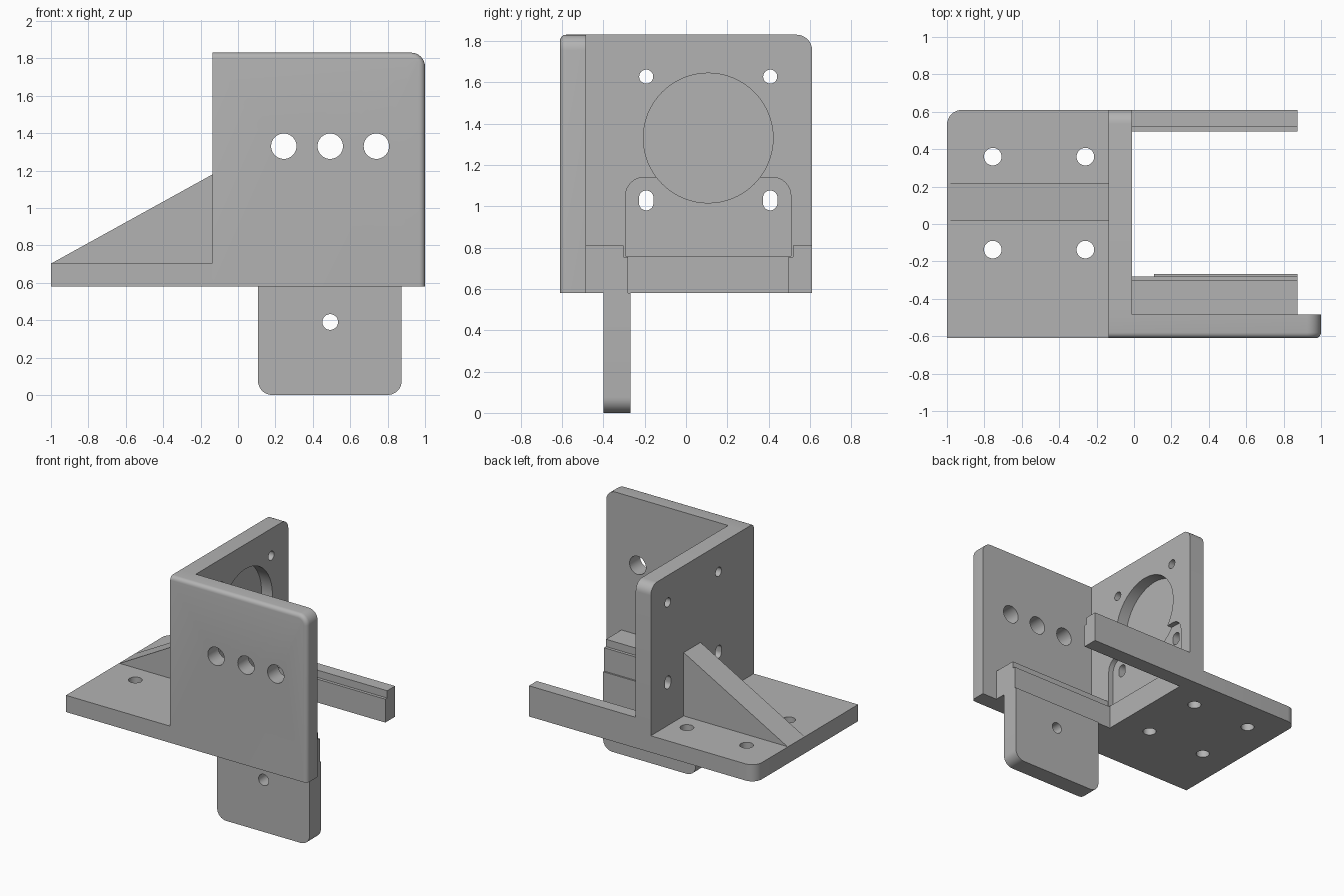
import bpy
import bmesh
import math
from mathutils import Vector

if "Cube" in bpy.data.objects:
    bpy.data.objects.remove(bpy.data.objects["Cube"], do_unlink=True)

grey = bpy.data.materials.new("plain_grey")
grey.use_nodes = True
colour = (0.45, 0.45, 0.45, 1)
grey.diffuse_color = colour
grey.node_tree.nodes["Principled BSDF"].inputs["Base Color"].default_value = colour

# Maps a profile point and a depth to 3D for each extrusion axis
PLACE = {
    "X": lambda a, b, d: (d, a, b),
    "Y": lambda a, b, d: (a, d, b),
    "Z": lambda a, b, d: (a, b, d),
}


def rect(a0, b0, a1, b1, radii=(0, 0, 0, 0), steps=8):
    """Rectangle profile; radii run low-low, high-low, high-high, low-high."""
    corners = [Vector(c) for c in ((a0, b0), (a1, b0), (a1, b1), (a0, b1))]
    points = []
    for i, (p, r) in enumerate(zip(corners, radii)):
        back = (corners[i - 1] - p).normalized()
        ahead = (corners[(i + 1) % 4] - p).normalized()
        centre = p + r * (back + ahead)
        for k in range(steps + 1 if r else 1):
            t = math.pi / 2 * k / steps
            q = centre - r * (ahead * math.cos(t) + back * math.sin(t))
            if not points or (q - points[-1]).length > 1e-4:
                points.append(q)
    if (points[0] - points[-1]).length < 1e-4:
        points.pop()
    return points


def disc(a, b, r, stretch=0, steps=10):
    """Circle, or an upright slot when stretched."""
    h = r + stretch
    return rect(a - r, b - h, a + r, b + h, (r,) * 4, steps)


def extrude(name, profile, axis, low, high, round_edge=None, radius=0.03):
    bm = bmesh.new()
    place = PLACE[axis]
    face = bm.faces.new([bm.verts.new(place(a, b, low)) for a, b in profile])
    new = bmesh.ops.extrude_face_region(bm, geom=[face])["geom"]
    shift = Vector(place(0, 0, high - low))
    bmesh.ops.translate(bm, vec=shift,
                        verts=[v for v in new if isinstance(v, bmesh.types.BMVert)])
    bmesh.ops.recalc_face_normals(bm, faces=bm.faces)
    if round_edge:
        edges = [e for e in bm.edges if round_edge(*e.verts)]
        bmesh.ops.bevel(bm, geom=edges, offset=radius, segments=5,
                        profile=0.5, affect="EDGES")
    mesh = bpy.data.meshes.new(name)
    bm.to_mesh(mesh)
    bm.free()
    mesh.materials.append(grey)
    obj = bpy.data.objects.new(name, mesh)
    bpy.context.collection.objects.link(obj)
    return obj


def finish(obj, cuts=()):
    """Cut (profile, axis, low, high) shapes out, then shade."""
    bpy.ops.object.select_all(action="DESELECT")
    bpy.context.view_layer.objects.active = obj
    obj.select_set(True)
    for cut in cuts:
        cutter = extrude("cutter", *cut)
        cutter.hide_render = True
        mod = obj.modifiers.new("cut", "BOOLEAN")
        mod.operation = "DIFFERENCE"
        mod.solver = "EXACT"
        mod.object = cutter
        bpy.ops.object.modifier_apply(modifier=mod.name)
        bpy.data.objects.remove(cutter, do_unlink=True)
    bpy.ops.object.shade_smooth_by_angle(angle=math.radians(30))


# Main levels shared between parts
BACK, FRONT, INNER = 0.61, -0.61, -0.485
BASE, TOP = 0.58, 1.83
WALL_L, WALL_R = -0.01, -0.135
MID = 0.1075
RAIL_END = 0.875


# Front plate with softened front rim and three holes
def front_rim(v, w):
    on_front = max(v.co.y, w.co.y) < FRONT + 0.001
    bottom = max(v.co.z, w.co.z) < BASE + 0.001
    inner_side = max(v.co.x, w.co.x) < WALL_R + 0.001
    return on_front and not bottom and not inner_side


front_plate = extrude("front_plate", rect(WALL_R, BASE, 1, TOP, (0, 0, 0.075, 0)),
                      "Y", FRONT, INNER, front_rim)
finish(front_plate, [(disc(x, 1.33, 0.068), "Y", -0.8, -0.3)
                     for x in (0.245, 0.493, 0.74)])

# Cross wall with round pocket, shallow arched pocket, holes and slots
cross_wall = extrude("cross_wall", rect(INNER, BASE, BACK, TOP, (0, 0, 0.075, 0)),
                     "X", WALL_R, WALL_L)
arch = rect(MID - 0.4, 0.76, MID + 0.4, 1.14, (0, 0, 0.09, 0.09))
wall_cuts = [(arch, "X", -0.05, 0.1),
             (disc(MID, 1.33, 0.314, steps=16), "X", -0.1, 0.1)]
for side in (-0.3, 0.3):
    wall_cuts.append((disc(MID + side, 1.627, 0.034), "X", -0.3, 0.2))
    wall_cuts.append((disc(MID + side, 1.028, 0.035, 0.013), "X", -0.3, 0.2))
finish(cross_wall, wall_cuts)

# Base plate with four screw holes
base_plate = extrude("base_plate", rect(-1, FRONT, WALL_R, BACK, (0, 0, 0, 0.08)),
                     "Z", BASE, 0.705)
finish(base_plate, [(disc(x, y, 0.047), "Z", 0.4, 0.9)
                    for x in (-0.755, -0.26) for y in (-0.137, 0.36)])

# Sloping gusset
gusset = extrude("gusset", [(-0.995, 0.705), (WALL_R, 0.705), (WALL_R, 1.18)],
                 "Y", 0.02, 0.22)
finish(gusset)

# Two stepped rails, each rebated on the channel side
for name, outer, side in (("front_rail", INNER, -1), ("rear_rail", BACK, 1)):
    low, high = MID + side * 0.3875, MID + side * 0.41
    step = [(outer, BASE), (low, BASE), (low, 0.755),
            (high, 0.755), (high, 0.81), (outer, 0.81)]
    finish(extrude(name, step, "X", WALL_L, RAIL_END))

# Hanging tab with one hole
tab = extrude("hanging_tab", rect(0.107, 0, RAIL_END, BASE, (0.075, 0.075, 0, 0)),
              "Y", -0.4, -0.268)
finish(tab, [(disc(0.493, 0.39, 0.042), "Y", -0.6, -0.1)])
